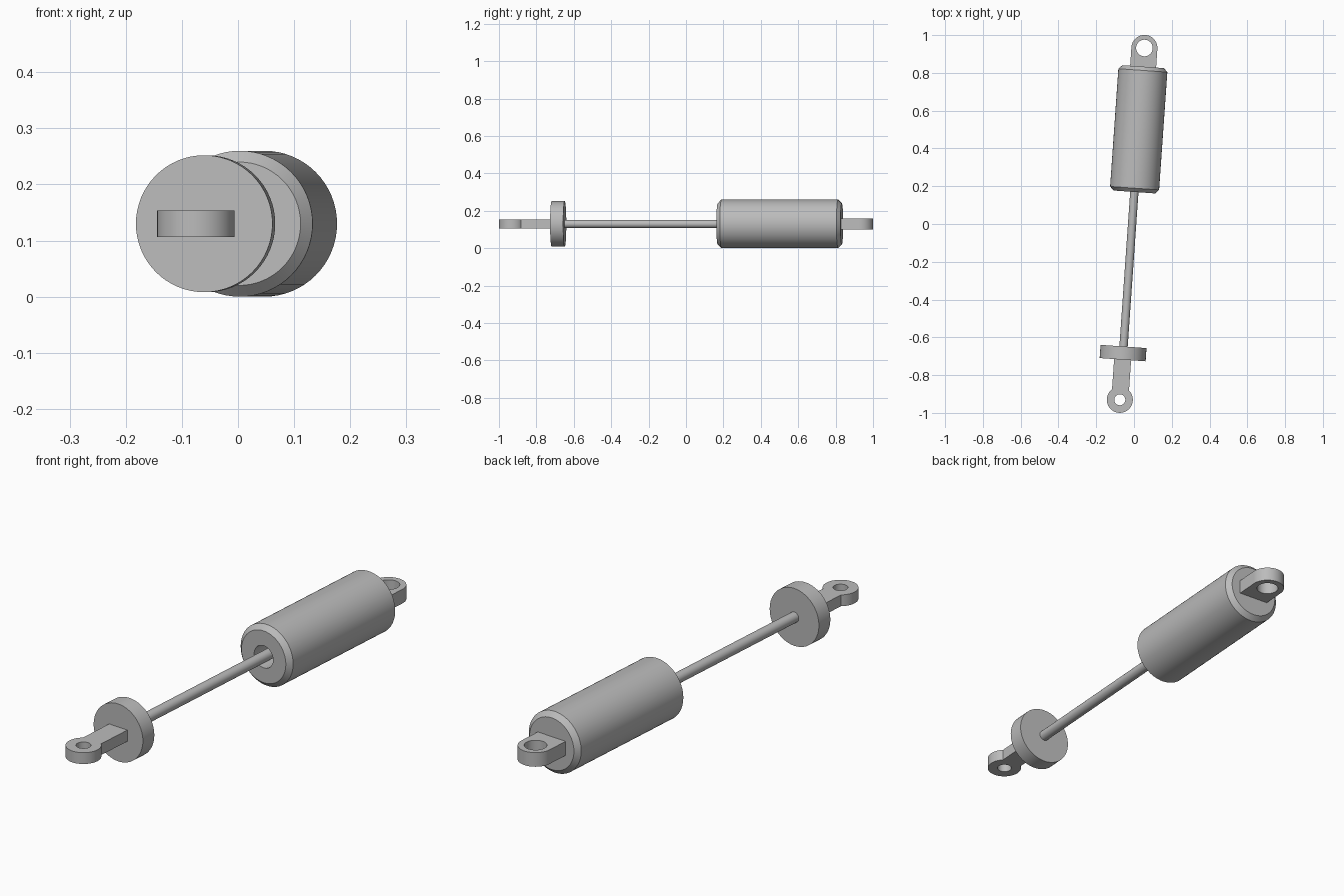
import bpy, bmesh, math
from mathutils import Matrix, Vector

cube = bpy.data.objects.get("Cube")
if cube:
    bpy.data.objects.remove(cube, do_unlink=True)

# One grey metal for every part
metal = bpy.data.materials.new("grey metal")
metal.use_nodes = True
GREY = (0.5, 0.5, 0.5, 1)
metal.diffuse_color = GREY
metal.node_tree.nodes["Principled BSDF"].inputs["Base Color"].default_value = GREY

# The damper lies along local y, turned slightly about z
PLACE = Matrix.Translation((-0.01, 0, 0.13)) @ Matrix.Rotation(math.radians(-4), 4, 'Z')


def finish(name, bm):
    bmesh.ops.remove_doubles(bm, verts=bm.verts, dist=1e-5)
    bmesh.ops.recalc_face_normals(bm, faces=bm.faces)
    bm.transform(PLACE)
    mesh = bpy.data.meshes.new(name)
    bm.to_mesh(mesh)
    bm.free()
    mesh.materials.append(metal)
    obj = bpy.data.objects.new(name, mesh)
    bpy.context.collection.objects.link(obj)
    bpy.ops.object.select_all(action='DESELECT')
    obj.select_set(True)
    bpy.context.view_layer.objects.active = obj
    bpy.ops.object.shade_smooth_by_angle(angle=math.radians(30))


def lathe(name, profile, steps=64):
    """Turn (radius, along) points round the local y axis."""
    bm = bmesh.new()
    verts = [bm.verts.new((r, y, 0)) for r, y in profile]
    edges = [bm.edges.new(pair) for pair in zip(verts, verts[1:])]
    bmesh.ops.spin(bm, geom=verts + edges, cent=(0, 0, 0), axis=(0, 1, 0),
                   angle=math.tau, steps=steps, use_merge=True)
    finish(name, bm)


def arc(centre, radius, start, end, steps):
    return [(radius * math.cos(start + (end - start) * i / steps),
             centre + radius * math.sin(start + (end - start) * i / steps))
            for i in range(steps + 1)]


def eyelet(name, centre, base, radius, neck, hole, thickness):
    """Flat lug with a round end, a straight neck to base and a hole."""
    side = 1 if centre > base else -1
    meet = -math.acos(neck / radius)
    outline = [(neck, -abs(centre - base))]
    outline += arc(0, radius, meet, math.pi - meet, 40)
    outline.append((-neck, -abs(centre - base)))
    bm = bmesh.new()
    edges = []
    for loop in (outline, arc(0, hole, 0, math.tau, 40)[:-1]):
        verts = [bm.verts.new((x, centre + side * y, -thickness / 2)) for x, y in loop]
        edges += [bm.edges.new((v, verts[i - 1])) for i, v in enumerate(verts)]
    bmesh.ops.triangle_fill(bm, edges=edges, use_beauty=True)
    top = bmesh.ops.extrude_face_region(bm, geom=bm.faces[:], use_keep_orig=True)
    bmesh.ops.translate(bm, vec=Vector((0, 0, thickness)),
                        verts=[g for g in top["geom"] if isinstance(g, bmesh.types.BMVert)])
    finish(name, bm)


# Chamfered cylinder, bored from the front
lathe("cylinder_body", [(0, 0.8), (0.047, 0.8), (0.047, 0.17), (0.11, 0.17), (0.13, 0.19),
                        (0.13, 0.815), (0.11, 0.835), (0, 0.835)])
# Sliding rod and its round spring plate
lathe("piston_rod", [(0, -0.66), (0.022, -0.66), (0.022, 0.5), (0, 0.5)], 32)
lathe("spring_plate", [(0, -0.72), (0.122, -0.72), (0.122, -0.65), (0, -0.65)])
# Mounting eyelets at both ends
eyelet("front_eyelet", -0.933, -0.71, 0.069, 0.045, 0.029, 0.048)
eyelet("rear_eyelet", 0.934, 0.825, 0.069, 0.0689, 0.044, 0.06)
